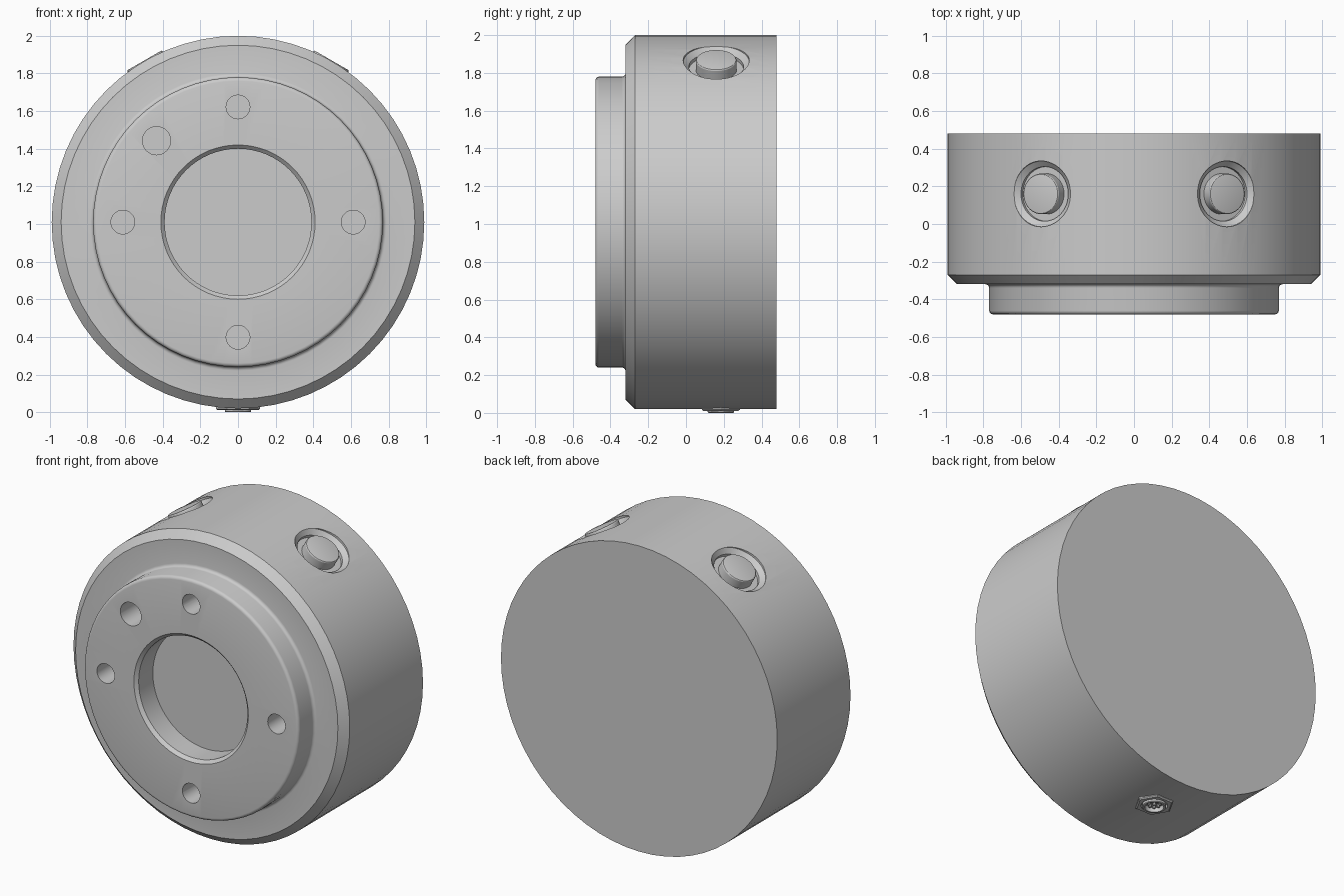
import bpy, bmesh
from math import pi, cos, sin, radians
from mathutils import Matrix, Vector

if "Cube" in bpy.data.objects:
    bpy.data.objects.remove(bpy.data.objects["Cube"])

ZC = 1.01  # height of the main axis


def lathe(name, profile, mat, n=64):
    """Revolve (radius, height) points around local z; both ends are capped."""
    bm = bmesh.new()
    rings = [[bm.verts.new((r * cos(2 * pi * i / n), r * sin(2 * pi * i / n), h))
              for i in range(n)] for r, h in profile]
    for a, b in zip(rings, rings[1:]):
        for i in range(n):
            j = (i + 1) % n
            bm.faces.new((a[i], a[j], b[j], b[i]))
    bm.faces.new(rings[0])
    bm.faces.new(rings[-1])
    bmesh.ops.recalc_face_normals(bm, faces=bm.faces)
    me = bpy.data.meshes.new(name)
    bm.to_mesh(me)
    bm.free()
    me.transform(mat)
    ob = bpy.data.objects.new(name, me)
    bpy.context.collection.objects.link(ob)
    return ob


def select(ob):
    bpy.ops.object.select_all(action='DESELECT')
    ob.select_set(True)
    bpy.context.view_layer.objects.active = ob


def smooth(ob):
    select(ob)
    bpy.ops.object.shade_smooth_by_angle(angle=radians(30))


def cut(ob, cutter):
    cutter.hide_render = True
    select(ob)
    m = ob.modifiers.new("cut", 'BOOLEAN')
    m.operation, m.solver, m.object = 'DIFFERENCE', 'EXACT', cutter
    bpy.ops.object.modifier_apply(modifier=m.name)


def remove(ob):
    bpy.data.objects.remove(ob, do_unlink=True)


def arc(cx, cy, r, a0, a1, n=4):
    return [(cx + r * cos(radians(a0 + (a1 - a0) * i / n)),
             cy + r * sin(radians(a0 + (a1 - a0) * i / n))) for i in range(n + 1)]


def facing_front(x=0, z=ZC):
    return Matrix.Translation((x, 0, z)) @ Matrix.Rotation(pi / 2, 4, 'X')


def radial(angle, y):
    return Matrix.Translation((0, y, ZC)) @ Matrix.Rotation(radians(angle), 4, 'Y')


# Housing: drum, front chamfer, filleted boss and central blind bore
profile = [(0.99, -0.48), (0.99, 0.27), (0.94, 0.32)]
profile += arc(0.79, 0.34, 0.02, 270, 180)
profile += arc(0.75, 0.46, 0.02, 0, 90)
profile += [(0.41, 0.48), (0.39, 0.46), (0.39, 0.315)]
housing = lathe("housing", profile, facing_front())

# Mounting holes and the larger locating hole in the boss
holes = [(a, 0.063) for a in (0, 90, 180, 270)] + [(135, 0.075)]
for a, r in holes:
    c = lathe("hole_cutter", [(r, 0.23), (r, 0.6)],
              facing_front(0.612 * cos(radians(a)), ZC + 0.612 * sin(radians(a))), 32)
    cut(housing, c)
    remove(c)

# Two recessed buttons on the upper flanks
for side, angle in (("left", -30), ("right", 30)):
    m = radial(angle, 0.16)
    c = lathe("recess_cutter", [(0.145, 0.93), (0.145, 0.95), (0.175, 0.976),
                                (0.175, 1.1)], m, 48)
    cut(housing, c)
    remove(c)
    b = lathe(side + "_button", [(0.108, 0.9), (0.108, 0.985)]
              + arc(0.1, 0.985, 0.008, 0, 90, 3), m, 48)
    smooth(b)

# Cable socket underneath: hex nut, collar with recessed floor, contact pins
down = radial(180, 0.185)
nut = lathe("socket_nut", [(0.117, 0.94), (0.117, 0.992), (0.108, 0.999)], down, 6)
c = lathe("socket_cutter", [(0.078, 0.93), (0.078, 1.1)], down, 32)
cut(housing, c)
cut(nut, c)
remove(c)
collar = lathe("socket_collar", [(0.079, 0.92), (0.079, 0.975), (0.07, 0.975), (0.07, 1.006),
                                 (0.066, 1.01), (0.056, 1.01), (0.054, 0.98)], down, 32)
smooth(collar)
spots = [(0, 0)] + [(0.033 * cos(2 * pi * i / 7), 0.033 * sin(2 * pi * i / 7)) for i in range(7)]
for i, (x, y) in enumerate(spots):
    pin = lathe(f"contact_pin_{i + 1}", [(0.009, 0.97), (0.009, 0.995), (0.005, 0.999)],
                down @ Matrix.Translation((x, y, 0)), 12)
    smooth(pin)

smooth(housing)
